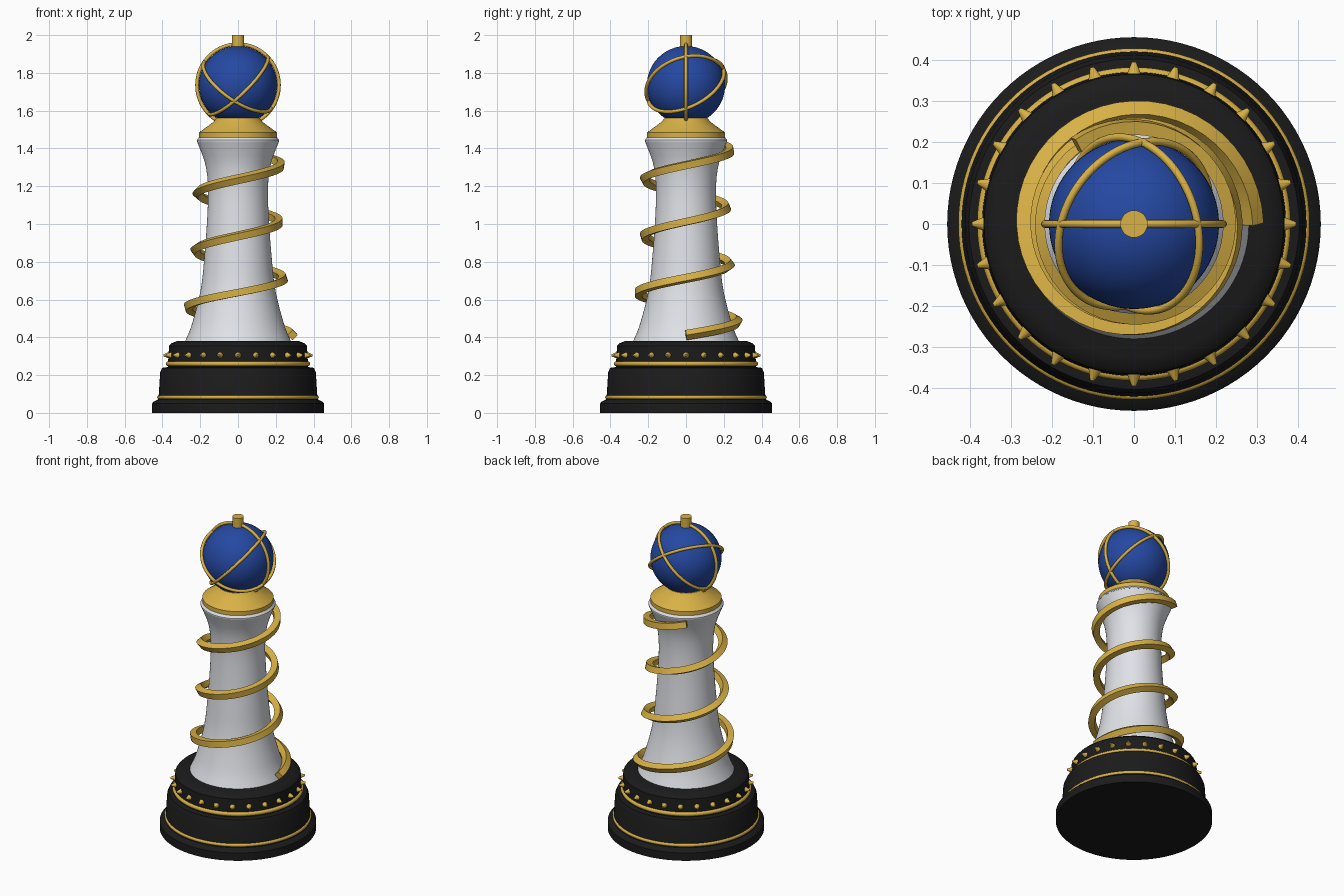
import bpy, bmesh
from math import sin, cos, pi, radians, hypot
from mathutils import Vector, Matrix

cube = bpy.data.objects.get("Cube")
if cube:
    bpy.data.objects.remove(cube)


def material(name, rgb):
    m = bpy.data.materials.new(name)
    m.use_nodes = True
    m.diffuse_color = (*rgb, 1)
    m.node_tree.nodes["Principled BSDF"].inputs["Base Color"].default_value = (*rgb, 1)
    return m


BLACK = material("black", (0.011, 0.011, 0.011))
GOLD = material("gold", (0.69, 0.44, 0.06))
WHITE = material("white", (0.74, 0.76, 0.80))
BLUE = material("blue", (0.018, 0.065, 0.36))


def finish(ob, name, mat, angle=35):
    ob.name = name
    ob.data.materials.clear()
    ob.data.materials.append(mat)
    bpy.ops.object.select_all(action='DESELECT')
    ob.select_set(True)
    bpy.context.view_layer.objects.active = ob
    bpy.ops.object.shade_smooth_by_angle(angle=radians(angle))
    return ob


def lathe(name, profile, mat, segments=96):
    """Turn a (radius, height) profile around z, closed at both ends."""
    bm = bmesh.new()
    rings = [[bm.verts.new((r * cos(2 * pi * i / segments), r * sin(2 * pi * i / segments), z))
              for i in range(segments)] for r, z in profile]
    for low, high in zip(rings, rings[1:]):
        for i in range(segments):
            j = (i + 1) % segments
            bm.faces.new((low[i], low[j], high[j], high[i]))
    bm.faces.new(rings[0][::-1])
    bm.faces.new(rings[-1])
    me = bpy.data.meshes.new(name)
    bm.to_mesh(me)
    bm.free()
    ob = bpy.data.objects.new(name, me)
    bpy.context.collection.objects.link(ob)
    return finish(ob, name, mat)


def ring(name, major, minor, z):
    bpy.ops.mesh.primitive_torus_add(major_radius=major, minor_radius=minor,
                                     major_segments=96, minor_segments=12, location=(0, 0, z))
    return finish(bpy.context.object, name, GOLD, 60)


def interpolate(keys, t):
    """Smooth cubic interpolation through (position, value) keys."""
    i = max(k for k in range(len(keys) - 1) if keys[k][0] <= t or k == 0)

    def slope(k):
        a, b = keys[max(k - 1, 0)], keys[min(k + 1, len(keys) - 1)]
        return (b[1] - a[1]) / (b[0] - a[0])

    (t0, v0), (t1, v1) = keys[i], keys[i + 1]
    h = t1 - t0
    s = (t - t0) / h
    return (v0 * (1 + 2 * s) * (1 - s) ** 2 + slope(i) * h * s * (1 - s) ** 2
            + v1 * s * s * (3 - 2 * s) + slope(i + 1) * h * s * s * (s - 1))


# Stepped black base
lathe("lower_base", [(0.455, 0), (0.455, 0.05), (0.445, 0.06), (0.425, 0.07), (0.42, 0.09),
                     (0.412, 0.215), (0.402, 0.238), (0.37, 0.243)], BLACK)
lathe("upper_base", [(0.372, 0.24), (0.365, 0.355), (0.355, 0.367), (0.323, 0.38)], BLACK)
ring("lower_base_ring", 0.417, 0.011, 0.083)
ring("upper_base_ring", 0.369, 0.013, 0.26)

# Pointed studs around the upper base
STUDS = 24
bm = bmesh.new()
for i in range(STUDS):
    turn = Matrix.Rotation(2 * pi * i / STUDS, 4, 'Z')
    place = turn @ Matrix.Translation((0.378, 0, 0.305)) @ Matrix.Rotation(pi / 2, 4, 'Y')
    bmesh.ops.create_cone(bm, cap_ends=True, segments=12, radius1=0.019, radius2=0.005,
                          depth=0.034, matrix=place)
me = bpy.data.meshes.new("base_studs")
bm.to_mesh(me)
bm.free()
studs = bpy.data.objects.new("base_studs", me)
bpy.context.collection.objects.link(studs)
finish(studs, "base_studs", GOLD, 40)

# Flared column
COLUMN = [(0.375, 0.282), (0.45, 0.25), (0.65, 0.198), (0.85, 0.176), (1.05, 0.162),
          (1.2, 0.159), (1.32, 0.174), (1.44, 0.218)]
STEPS = 28
heights = [0.375 + (1.44 - 0.375) * k / STEPS for k in range(STEPS + 1)]
lathe("column", [(interpolate(COLUMN, z), z) for z in heights], WHITE)
lathe("column_lip", [(0.218, 1.438), (0.218, 1.444), (0.207, 1.458)], WHITE)

# Gold collar under the globe
lathe("collar", [(0.207, 1.455), (0.207, 1.484), (0.13, 1.54), (0.115, 1.56)], GOLD)

# Spiral band: a square section swept up the column
COIL = [(0, 0.289), (0.25, 0.274), (0.5, 0.263), (1, 0.24), (1.5, 0.226), (2, 0.217),
        (2.5, 0.214), (3, 0.226), (3.35, 0.237)]
TURNS, PER_TURN = 3.35, 48
count = int(TURNS * PER_TURN)
curve = bpy.data.curves.new("spiral_band", 'CURVE')
curve.dimensions = '3D'
curve.bevel_depth = 0.027
curve.bevel_resolution = 0
curve.use_fill_caps = True
spline = curve.splines.new('POLY')
spline.points.add(count)
for k, p in enumerate(spline.points):
    t = TURNS * k / count
    r = interpolate(COIL, t)
    p.co = (r * cos(2 * pi * t), r * sin(2 * pi * t), 0.412 + 0.3 * t, 1)
band = bpy.data.objects.new("spiral_band", curve)
bpy.context.collection.objects.link(band)
bpy.ops.object.select_all(action='DESELECT')
band.select_set(True)
bpy.context.view_layer.objects.active = band
bpy.ops.object.convert(target='MESH')
finish(bpy.context.object, "spiral_band", GOLD, 30)

# Globe with three hoops
CENTRE = Vector((0, 0, 1.735))
bpy.ops.mesh.primitive_uv_sphere_add(segments=64, ring_count=32, radius=0.207, location=CENTRE)
finish(bpy.context.object, "globe", BLUE)


def hoop(name, u, v):
    """Place a hoop in the plane spanned by two directions."""
    u = u.normalized()
    n = u.cross(v).normalized()
    ob = ring(name, 0.217, 0.0095, 0)
    rot = Matrix((u, n.cross(u), n)).transposed()
    ob.matrix_world = Matrix.Translation(CENTRE) @ rot.to_4x4()


axis = Vector((0.02, 0.2, 0.085)).normalized()
side = Vector((1, 0, 0))
rise = side.cross(axis).normalized()
hoop("upright_hoop", side, Vector((0, 0, 1)))
for name, tilt in (("left_hoop", 43), ("right_hoop", -32)):
    hoop(name, axis, side * cos(radians(tilt)) + rise * sin(radians(tilt)))

# Top peg
lathe("top_peg", [(0.033, 1.93), (0.033, 2.0)], GOLD, 32)
